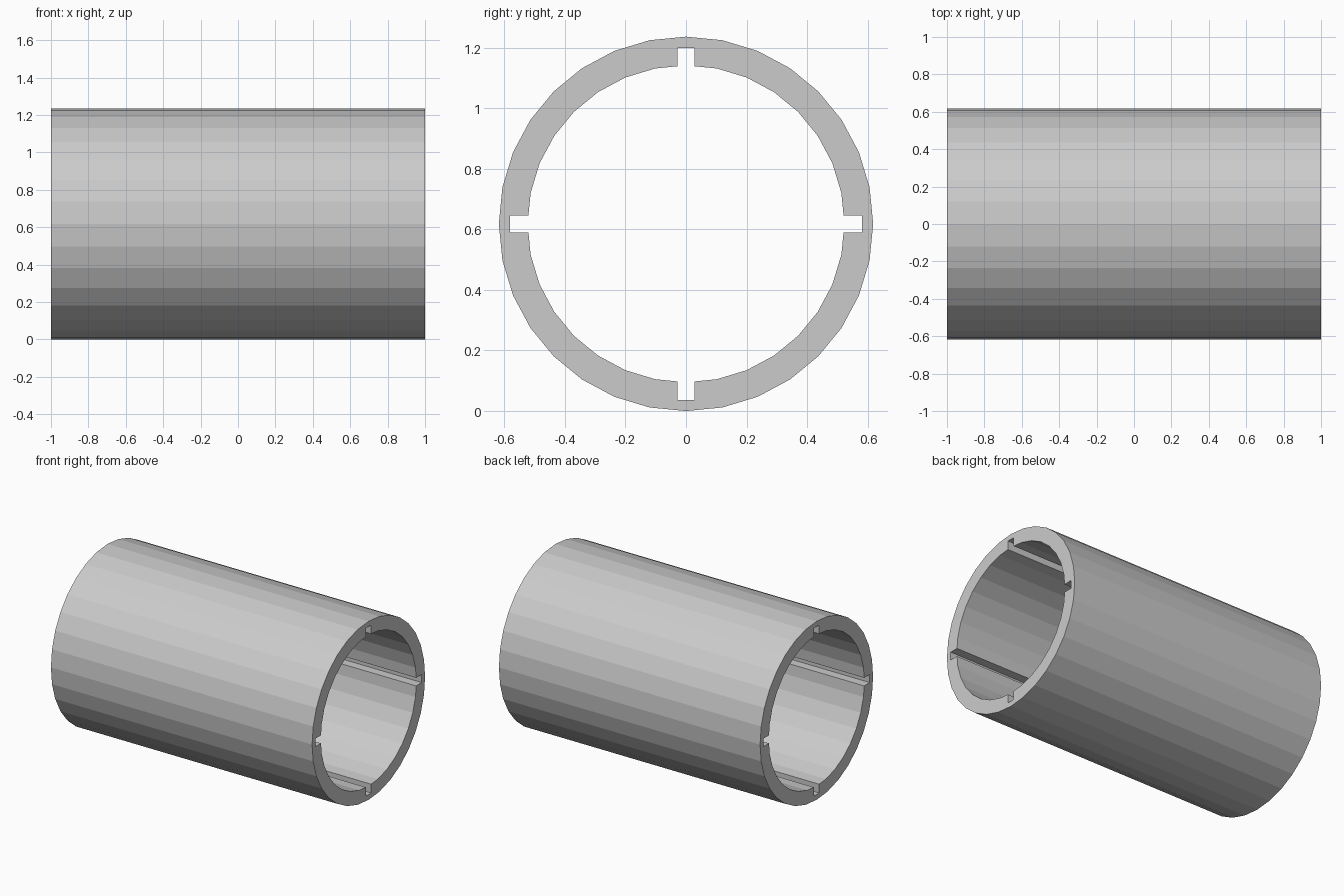
import bpy
import bmesh
from math import sin, cos, pi

if "Cube" in bpy.data.objects:
    bpy.data.objects.remove(bpy.data.objects["Cube"])

LENGTH = 2.0
SIDES = 32
R_OUT, R_IN = 0.618, 0.523
SLOT_R, SLOT_HALF = 0.581, 0.028


def ring(radius, i):
    a = 2 * pi * i / SIDES
    return radius * cos(a), radius * sin(a)


def turn(p, quarter):
    # Rotate a profile point by quarter turns
    y, z = p
    for _ in range(quarter):
        y, z = -z, y
    return y, z


# Outer outline: plain 32-sided ring
outer = [ring(R_OUT, i) for i in range(SIDES)]

# Inner outline: one quarter with a keyway slot, repeated four times
y1, z1 = ring(R_IN, 1)
mouth = R_IN + (y1 - R_IN) * SLOT_HALF / z1
quarter = [(mouth, -SLOT_HALF), (SLOT_R, -SLOT_HALF),
           (SLOT_R, SLOT_HALF), (mouth, SLOT_HALF)]
quarter += [ring(R_IN, i) for i in range(1, SIDES // 4)]
inner = [turn(p, q) for q in range(4) for p in quarter]

# Fill the end face between the outlines and extrude it along x
bm = bmesh.new()
edges = []
for outline in (outer, inner):
    verts = [bm.verts.new((-LENGTH / 2, y, z + R_OUT)) for y, z in outline]
    edges += [bm.edges.new((verts[i - 1], verts[i])) for i in range(len(verts))]
bmesh.ops.triangle_fill(bm, edges=edges, use_beauty=True)
result = bmesh.ops.extrude_face_region(bm, geom=bm.faces[:], use_keep_orig=True)
moved = [g for g in result["geom"] if isinstance(g, bmesh.types.BMVert)]
bmesh.ops.translate(bm, verts=moved, vec=(LENGTH, 0, 0))
bmesh.ops.recalc_face_normals(bm, faces=bm.faces[:])

mesh = bpy.data.meshes.new("slotted_tube")
bm.to_mesh(mesh)
bm.free()
tube = bpy.data.objects.new("slotted_tube", mesh)
bpy.context.collection.objects.link(tube)
